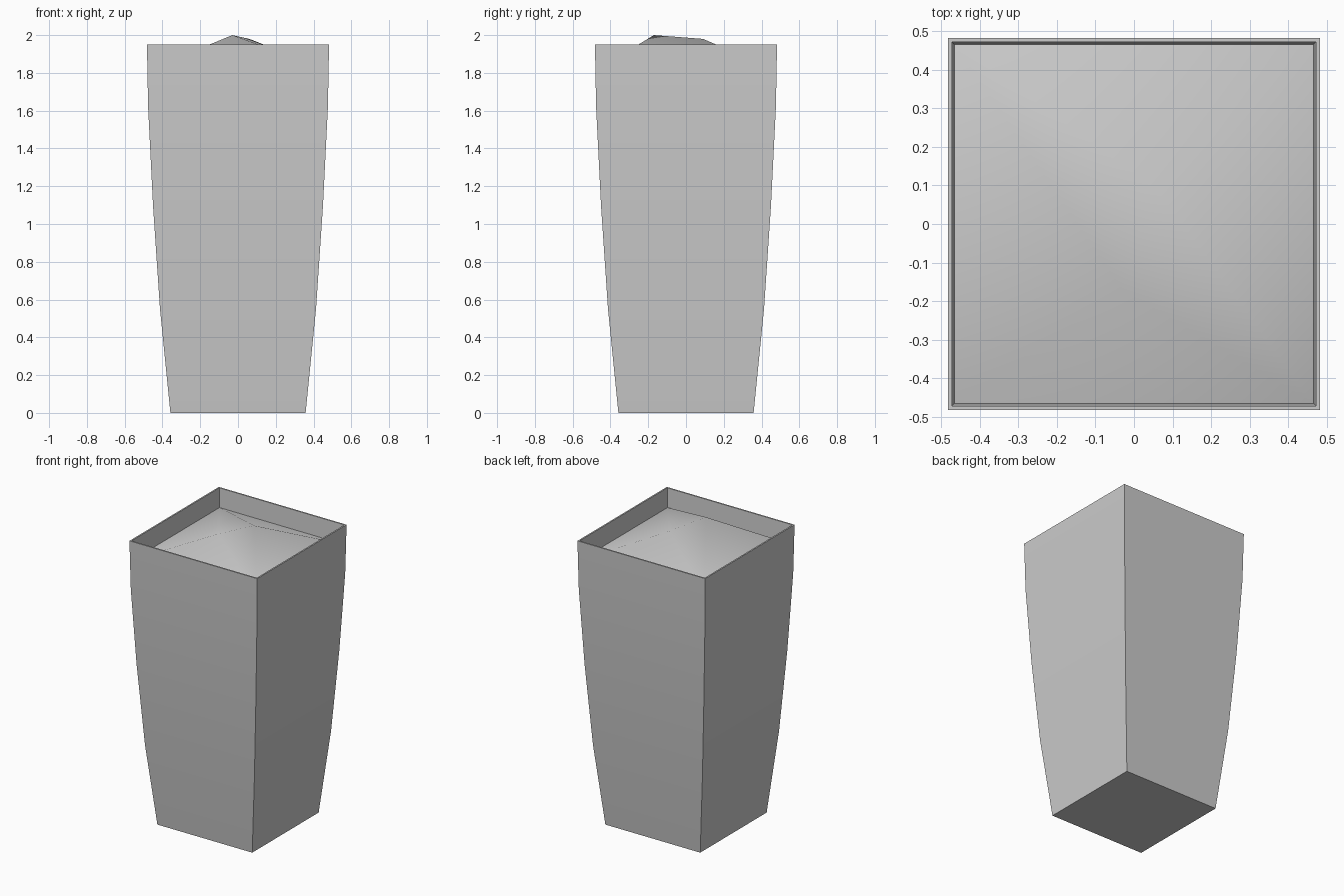
import bpy
import bmesh
import math

cube = bpy.data.objects.get("Cube")
if cube:
    bpy.data.objects.remove(cube, do_unlink=True)

grey = bpy.data.materials.new("plain grey")
grey.use_nodes = True
colour = (0.6, 0.6, 0.6, 1)
grey.diffuse_color = colour
grey.node_tree.nodes["Principled BSDF"].inputs["Base Color"].default_value = colour


def square(bm, half, z):
    """Ring of four corners, counter-clockwise from front left of the sheet."""
    return [bm.verts.new((sx * half, sy * half, z))
            for sx, sy in ((-1, -1), (1, -1), (1, 1), (-1, 1))]


def finish(name, bm, angle):
    bmesh.ops.recalc_face_normals(bm, faces=bm.faces)
    mesh = bpy.data.meshes.new(name)
    bm.to_mesh(mesh)
    bm.free()
    mesh.materials.append(grey)
    ob = bpy.data.objects.new(name, mesh)
    bpy.context.collection.objects.link(ob)
    bpy.ops.object.select_all(action="DESELECT")
    ob.select_set(True)
    bpy.context.view_layer.objects.active = ob
    bpy.ops.object.shade_smooth_by_angle(angle=math.radians(angle))
    return ob


# Planter: curved taper outside, thin rim, inner wall and inner floor
soil_z, rim_z = 1.82, 1.95
profile = [(0.358, 0), (0.413, 0.55), (0.45, 1.1), (0.476, 1.62), (0.482, rim_z),
           (0.472, rim_z), (0.464, soil_z - 0.03)]
bm = bmesh.new()
rings = [square(bm, half, z) for half, z in profile]
for low, high in zip(rings, rings[1:]):
    for i in range(4):
        j = (i + 1) % 4
        bm.faces.new((low[i], low[j], high[j], high[i]))
bm.faces.new(rings[0][::-1])
bm.faces.new(rings[-1])
finish("planter", bm, 30)

# Soil: a square heaped up to two uneven peaks joined by a ridge
bm = bmesh.new()
front_right, front_left, back_left, back_right = square(bm, 0.465, soil_z)
high_peak = bm.verts.new((-0.03, -0.17, 2.0))
low_peak = bm.verts.new((0.06, 0.09, 1.98))
for tri in ((front_right, front_left, high_peak),
            (front_left, low_peak, high_peak),
            (front_left, back_left, low_peak),
            (back_left, back_right, low_peak),
            (back_right, high_peak, low_peak),
            (back_right, front_right, high_peak)):
    bm.faces.new(tri)
bm.normal_update()
if bm.faces[:][0].normal.z < 0:
    bmesh.ops.reverse_faces(bm, faces=bm.faces)
finish("soil_mound", bm, 80)
